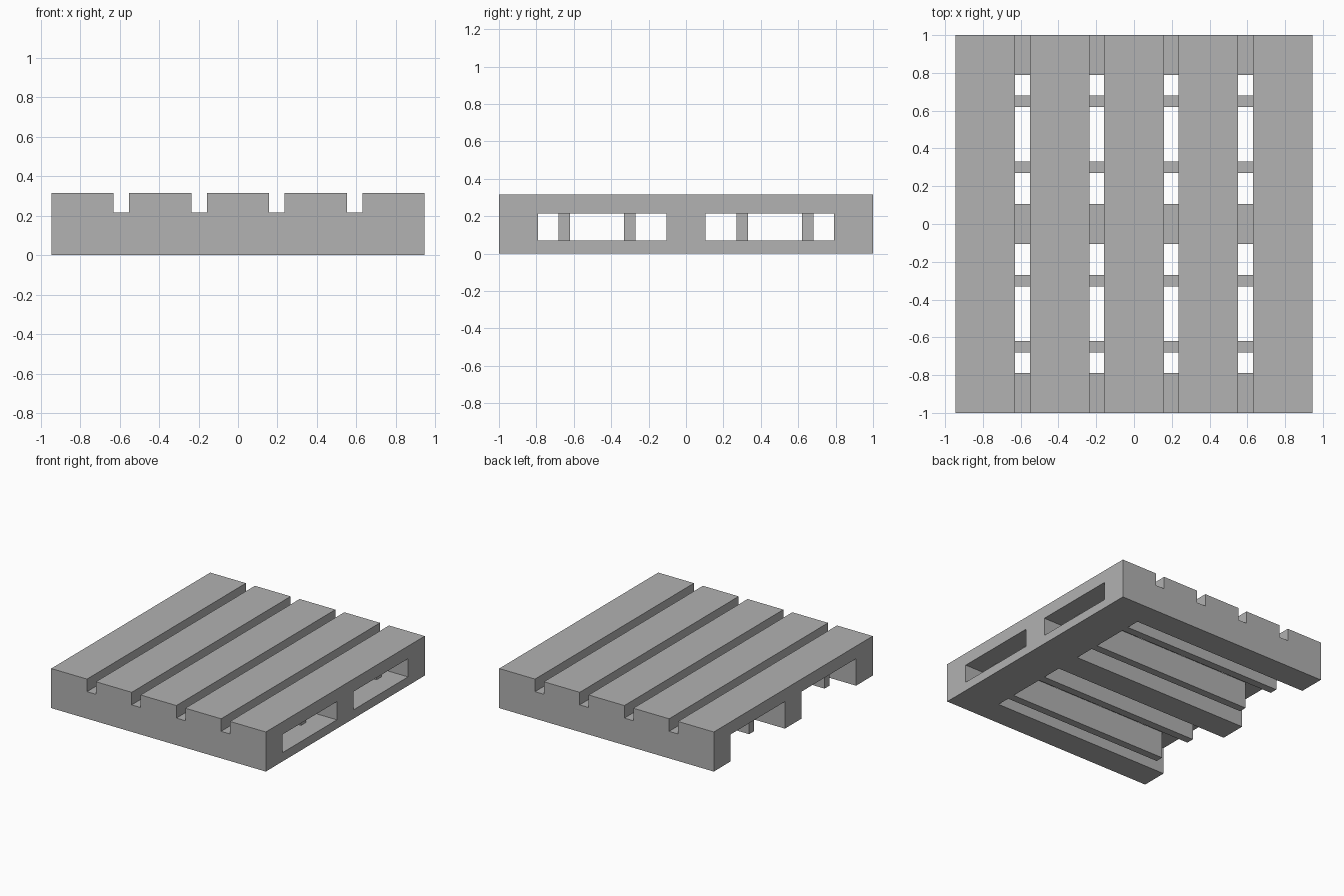
import bpy
import bmesh
from mathutils import Matrix

# Remove the default cube only
cube = bpy.data.objects.get("Cube")
if cube:
    bpy.data.objects.remove(cube, do_unlink=True)

# Main measurements
HALF_X, HALF_Y = 0.945, 1.0
HEIGHT = 0.315
RAIL_TOP = 0.215
BOARD_TOP = 0.07
SLAT_WIDTH = 0.315
SLAT_COUNT = 5

GREY = (0.445, 0.445, 0.445, 1.0)
grey = bpy.data.materials.new("plain grey")
grey.use_nodes = True
grey.diffuse_color = GREY
grey.node_tree.nodes["Principled BSDF"].inputs["Base Color"].default_value = GREY


def box(name, x, y, z):
    """Add a box from (low, high) ranges along each axis."""
    ranges = (x, y, z)
    size = [high - low for low, high in ranges]
    centre = [(low + high) / 2 for low, high in ranges]
    bm = bmesh.new()
    bmesh.ops.create_cube(
        bm, size=1.0, matrix=Matrix.LocRotScale(None, None, size))
    mesh = bpy.data.meshes.new(name)
    bm.to_mesh(mesh)
    bm.free()
    mesh.materials.append(grey)
    obj = bpy.data.objects.new(name, mesh)
    obj.location = centre
    bpy.context.collection.objects.link(obj)
    return obj


# Deck slats running front to back
pitch = (2 * HALF_X - SLAT_WIDTH) / (SLAT_COUNT - 1)
for i in range(SLAT_COUNT):
    left = -HALF_X + i * pitch
    box(f"deck_slat_{i + 1}", (left, left + SLAT_WIDTH),
        (-HALF_Y, HALF_Y), (RAIL_TOP, HEIGHT))

# Three wide rails across the full width
for name, low, high in (("front_rail", -HALF_Y, -0.79),
                        ("centre_rail", -0.105, 0.105),
                        ("back_rail", 0.79, HALF_Y)):
    box(name, (-HALF_X, HALF_X), (low, high), (0, RAIL_TOP))

# Bottom board tying the rails together on one side only
inner = HALF_X - SLAT_WIDTH
box("bottom_board", (inner, HALF_X), (-HALF_Y, HALF_Y), (0, BOARD_TOP))

# Thin rails, set in from both ends and notched over the bottom board
reach = HALF_X - SLAT_WIDTH / 2
for side, sign in (("front", -1), ("back", 1)):
    for place, y in (("outer", 0.65), ("inner", 0.30)):
        span = (sign * y - 0.031, sign * y + 0.031)
        box(f"{side}_{place}_thin_rail", (-reach, inner), span, (0, RAIL_TOP))
        box(f"{side}_{place}_thin_rail_end", (inner, reach), span,
            (BOARD_TOP, RAIL_TOP))
